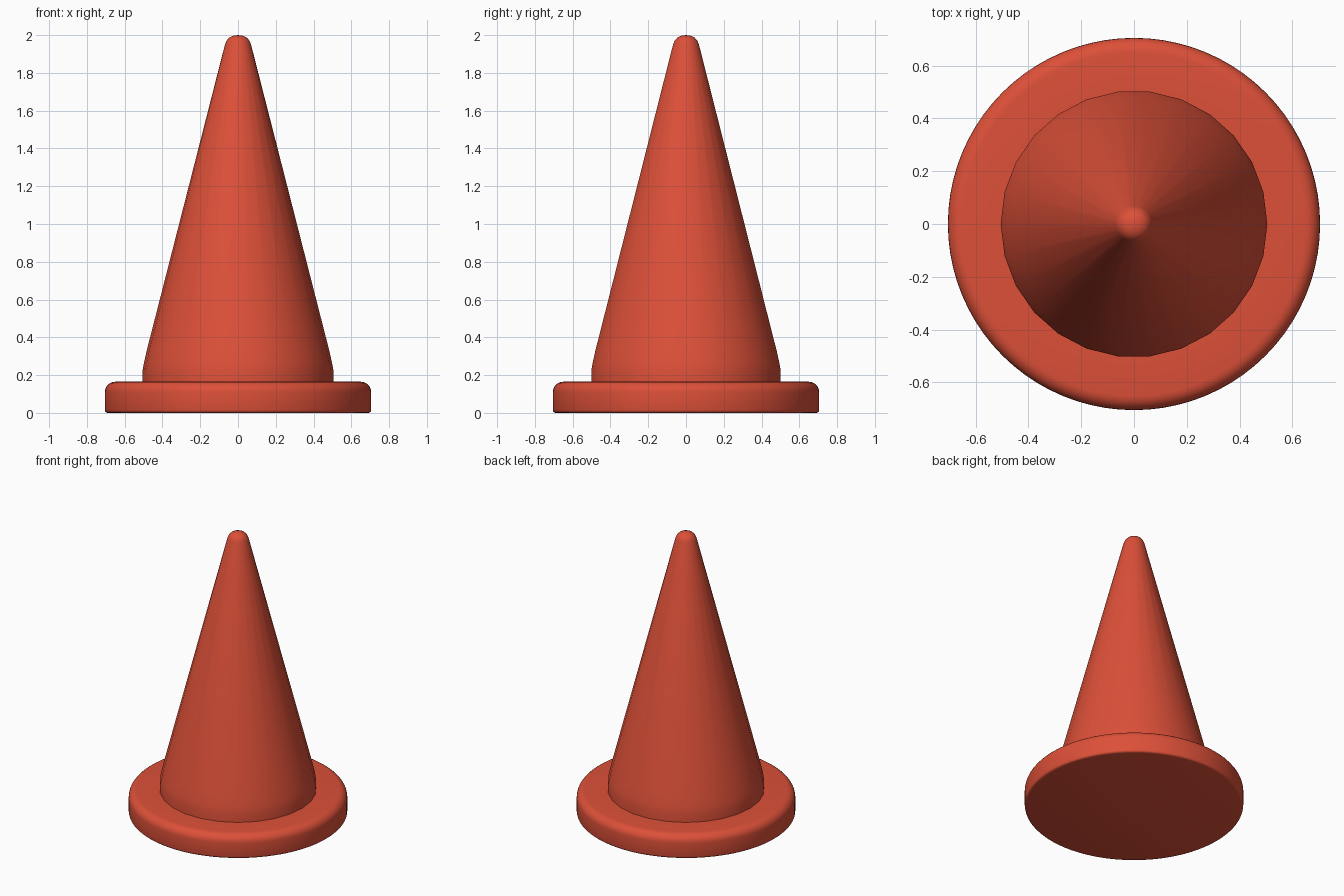
import bpy, math

if "Cube" in bpy.data.objects:
    bpy.data.objects.remove(bpy.data.objects["Cube"])

orange = bpy.data.materials.new("cone_orange_red")
orange.diffuse_color = (0.72, 0.08, 0.04, 1)
orange.use_nodes = True
orange.node_tree.nodes["Principled BSDF"].inputs["Base Color"].default_value = orange.diffuse_color


def lathe(name, profile, sides):
    """Revolve (radius, height) points about z; zero-radius ends become poles."""
    verts, rings, faces = [], [], []
    for r, z in profile:
        start = len(verts)
        if r == 0:
            verts.append((0, 0, z))
            rings.append([start] * sides)
        else:
            for i in range(sides):
                a = 2 * math.pi * i / sides
                verts.append((r * math.cos(a), r * math.sin(a), z))
            rings.append(list(range(start, start + sides)))
    for low, high in zip(rings, rings[1:]):
        for i in range(sides):
            j = (i + 1) % sides
            quad = [low[i], low[j], high[j], high[i]]
            faces.append(list(dict.fromkeys(quad)))
    mesh = bpy.data.meshes.new(name)
    mesh.from_pydata(verts, [], faces)
    mesh.materials.append(orange)
    obj = bpy.data.objects.new(name, mesh)
    bpy.context.collection.objects.link(obj)
    bpy.ops.object.select_all(action='DESELECT')
    obj.select_set(True)
    bpy.context.view_layer.objects.active = obj
    bpy.ops.object.shade_smooth_by_angle(angle=math.radians(40))
    return obj


def arc(cr, cz, rad, a0, a1, steps):
    """Rounded corner points in the radius/height plane."""
    return [(cr + rad * math.cos(math.radians(a0 + (a1 - a0) * i / steps)),
             cz + rad * math.sin(math.radians(a0 + (a1 - a0) * i / steps)))
            for i in range(steps + 1)]


# Round base with a softly rounded upper rim
lathe("base", [(0, 0)] + arc(0.69, 0.015, 0.015, -90, 0, 3)
      + arc(0.65, 0.11, 0.055, 0, 90, 6) + [(0.48, 0.165), (0, 0.165)], 80)

# Tapered body with a short upright collar and rounded tip
lathe("cone_body", [(0, 0.15), (0.505, 0.15), (0.505, 0.225), (0.498, 0.265),
                    (0.482, 0.335), (0.455, 0.44), (0.069, 1.95),
                    (0.060, 1.972), (0.045, 1.988), (0.024, 1.997), (0, 2.0)], 26)
